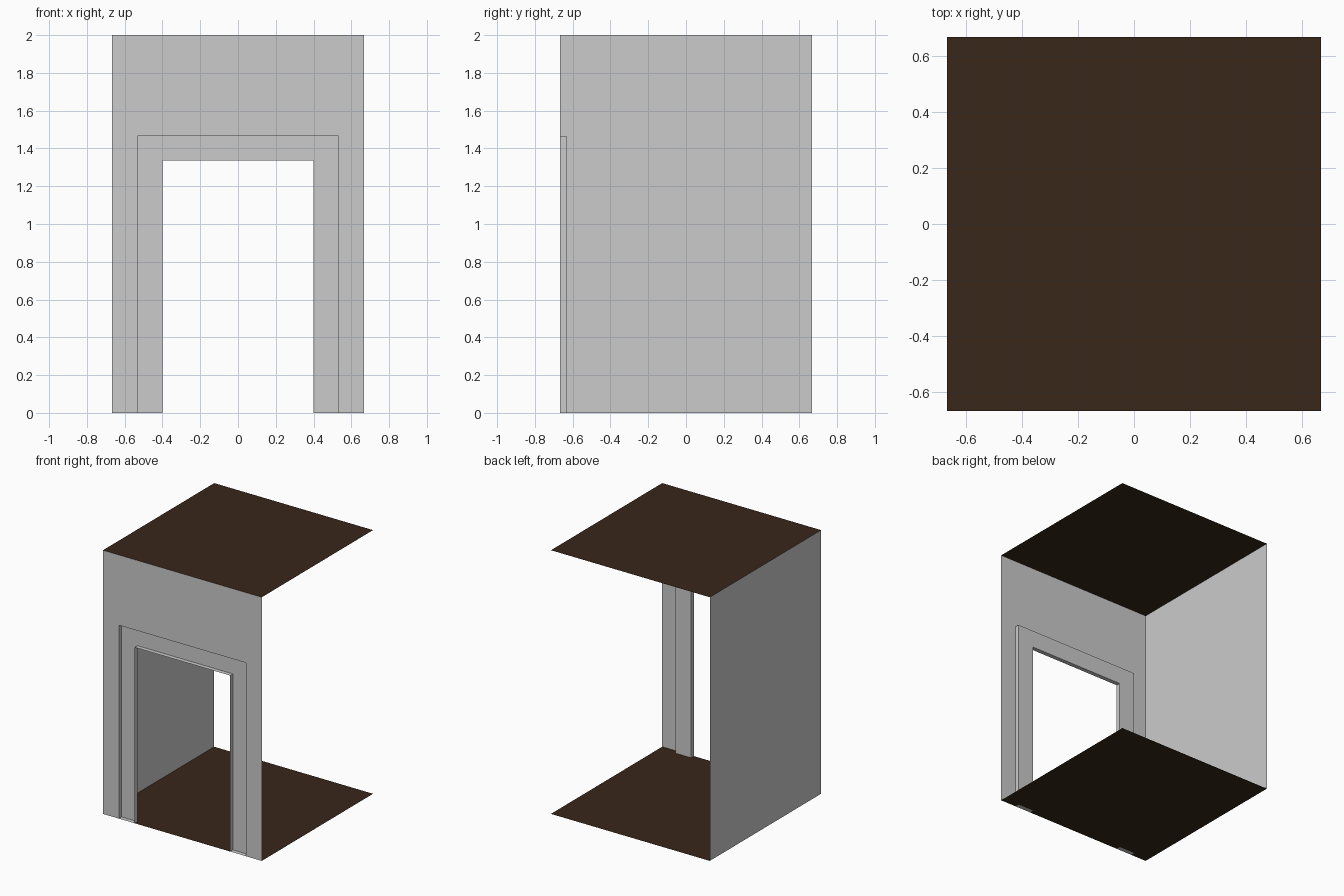
import bpy, bmesh

if "Cube" in bpy.data.objects:
    bpy.data.objects.remove(bpy.data.objects["Cube"])

W, H = 2 / 3, 2.0          # half width / depth, height
FRONT, BACK = -W, -W + 0.033
OUT, OUT_H = 0.533, 1.467  # outer edge of the door surround
INN, INN_H = 0.40, 1.335   # door opening

brown = bpy.data.materials.new("dark_brown")
brown.diffuse_color = (0.04, 0.02, 0.01, 1)
brown.use_nodes = True
brown.node_tree.nodes["Principled BSDF"].inputs["Base Color"].default_value = brown.diffuse_color


def finish(bm, name, mat=None):
    bmesh.ops.remove_doubles(bm, verts=bm.verts, dist=1e-5)
    me = bpy.data.meshes.new(name)
    bm.to_mesh(me)
    bm.free()
    ob = bpy.data.objects.new(name, me)
    bpy.context.collection.objects.link(ob)
    if mat:
        me.materials.append(mat)


def poly(name, pts, mat=None):
    bm = bmesh.new()
    bm.faces.new([bm.verts.new(p) for p in pts])
    finish(bm, name, mat)


def arch_skin(name, rings):
    """Skin a series of door-shaped arches (half width, height, y)."""
    bm = bmesh.new()
    rows = [[bm.verts.new(p) for p in ((-w, y, 0), (-w, y, h), (w, y, h), (w, y, 0))]
            for w, h, y in rings]
    for a, b in zip(rows, rows[1:]):
        for i in range(3):
            bm.faces.new((a[i], a[i + 1], b[i + 1], b[i]))
    finish(bm, name)


# Front wall and the recessed channel around the doorway
arch_skin("front_wall", [(W, H, FRONT), (OUT, OUT_H, FRONT)])
arch_skin("door_surround", [(OUT, OUT_H, FRONT), (OUT, OUT_H, BACK),
                            (INN, INN_H, BACK), (INN, INN_H, FRONT)])

# Bottom caps of the channel
for side, s in (("left", -1), ("right", 1)):
    pts = [(s * OUT, FRONT, 0), (s * OUT, BACK, 0), (s * INN, BACK, 0), (s * INN, FRONT, 0)]
    poly(side + "_surround_cap", pts[::s])

# Left wall (right side and back stay open)
poly("left_wall", [(-W, -W, 0), (-W, -W, H), (-W, W, H), (-W, W, 0)])

# Floor, notched around the two channel feet
edge = [(W, FRONT), (OUT, FRONT), (OUT, BACK), (INN, BACK), (INN, FRONT)]
front = [(-x, y) for x, y in edge] + edge[::-1]
poly("floor", [(x, y, 0) for x, y in front + [(W, W), (-W, W)]], brown)

# Ceiling
poly("ceiling", [(-W, -W, H), (W, -W, H), (W, W, H), (-W, W, H)], brown)
